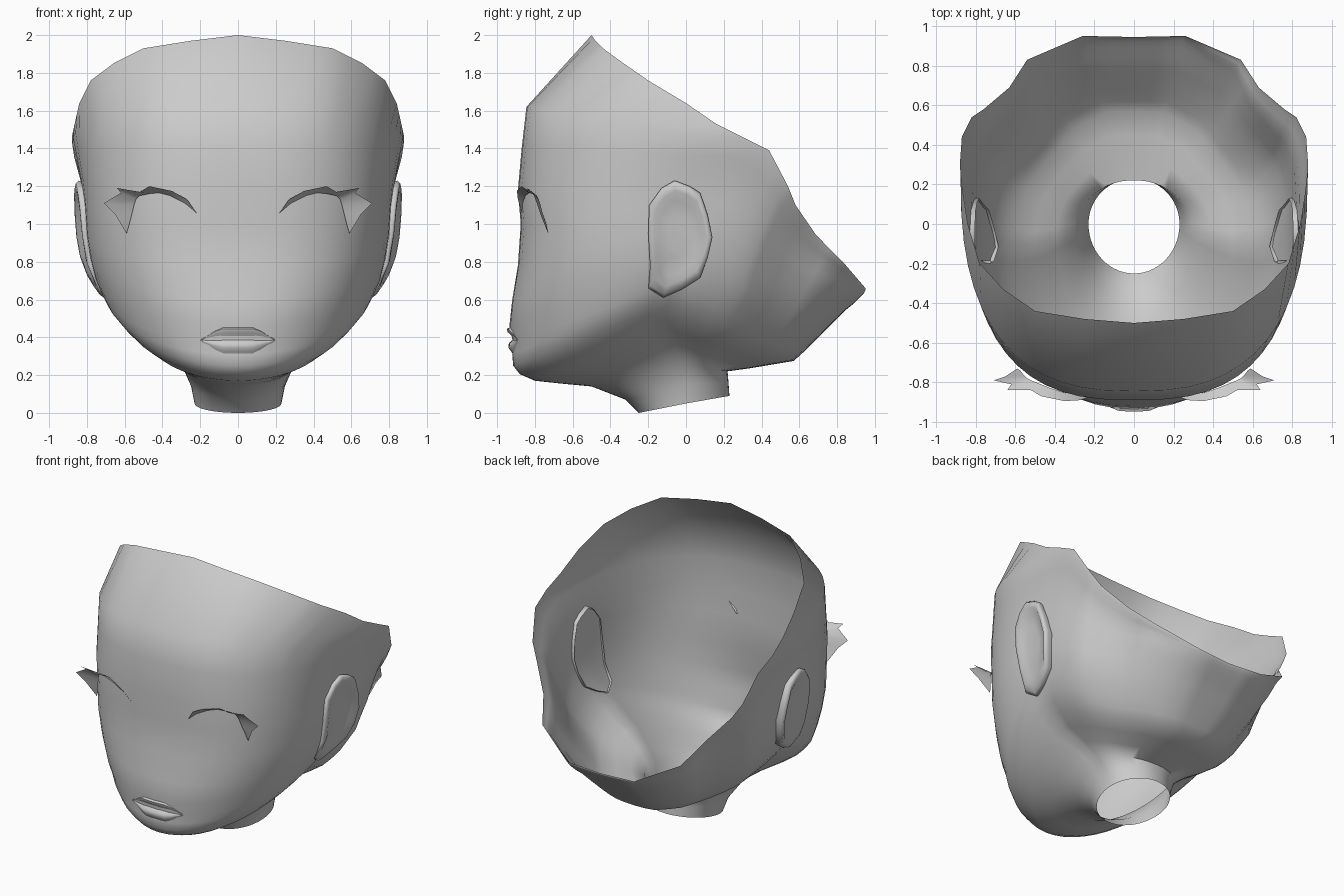
import bpy, math

if "Cube" in bpy.data.objects:
    bpy.data.objects.remove(bpy.data.objects["Cube"])

skin = bpy.data.materials.new("neutral grey")
skin.diffuse_color = (0.6, 0.6, 0.6, 1)
skin.use_nodes = True
skin.node_tree.nodes["Principled BSDF"].inputs["Base Color"].default_value = skin.diffuse_color


def build(name, verts, faces, angle=60):
    me = bpy.data.meshes.new(name)
    me.from_pydata(verts, [], faces)
    me.materials.append(skin)
    ob = bpy.data.objects.new(name, me)
    bpy.context.collection.objects.link(ob)
    bpy.ops.object.select_all(action='DESELECT')
    ob.select_set(True)
    bpy.context.view_layer.objects.active = ob
    bpy.ops.object.shade_smooth_by_angle(angle=math.radians(angle))
    return ob


def grid_faces(rows, cols, closed=False):
    """Quads between consecutive rows of equal length."""
    last = cols if closed else cols - 1
    return [(r * cols + c, r * cols + (c + 1) % cols,
             (r + 1) * cols + (c + 1) % cols, (r + 1) * cols + c)
            for r in range(rows - 1) for c in range(last)]


def lerp(a, b, f):
    return tuple(p + (q - p) * f for p, q in zip(a, b))


# Head shell sections, neck to brow:
# front y, front z, half width, widest y, widest z, back y, back z, squareness
SECTIONS = [
    (-.25, .00, .23, .00, .05, .23, .09, 2.0),
    (-.32, .07, .25, .00, .15, .225, .16, 2.0),
    (-.50, .14, .30, -.03, .27, .22, .22, 2.0),
    (-.66, .155, .39, -.06, .36, .33, .235, 2.0),
    (-.80, .17, .50, -.10, .44, .45, .255, 2.0),
    (-.88, .205, .59, -.10, .51, .57, .275, 2.0),
    (-.915, .25, .65, -.10, .57, .62, .32, 2.0),
    (-.92, .31, .70, -.08, .63, .67, .37, 2.05),
    (-.915, .37, .73, -.05, .69, .72, .42, 2.1),
    (-.935, .46, .765, .00, .77, .78, .48, 2.15),
    (-.92, .60, .79, .00, .87, .84, .54, 2.3),
    (-.89, .78, .81, .05, 1.0, .89, .58, 2.6),
    (-.875, 1.0, .82, .10, 1.13, .92, .61, 2.75),
    (-.89, 1.18, .835, .15, 1.25, .94, .63, 2.7),
    (-.87, 1.4, .86, .20, 1.36, .944, .637, 2.6),
    (-.845, 1.62, .877, .26, 1.42, .945, .641, 2.6),
]
# Open upper edge, front to back on the +x side
RIM = [(0, -.50, 2.0), (.25, -.48, 1.97), (.50, -.44, 1.93), (.66, -.33, 1.85),
       (.78, -.20, 1.76), (.84, 0, 1.64), (.865, .16, 1.53), (.88, .30, 1.46),
       (.87, .44, 1.39), (.82, .54, 1.2), (.76, .58, 1.1), (.63, .69, .94),
       (.54, .83, .80), (.26, .95, .66), (0, .945, .645)]
HALF = 28
rim = [lerp(RIM[min(j // 2, 13)], RIM[min(j // 2, 13) + 1], j / 2 - min(j // 2, 13))
       for j in range(HALF + 1)]


def section_half(s, rim_share):
    """Front half is a superellipse; back half drifts towards the rim's shape."""
    yf, zf, w, ys, zs, yb, zb, n = s
    pts = []
    for j in range(HALF + 1):
        t = math.pi * j / HALF
        front = j <= HALF // 2
        ye, ze, e = (yf, zf, 2 / n) if front else (yb, zb, 1)
        k = abs(math.cos(t)) ** e
        shape = (max(0, math.sin(t)) ** e, k, k)
        if not front:
            x, y, z = rim[j]
            shape = lerp(shape, (x / .88, (y - .3) / .645, (1.46 - z) / .815), rim_share)
        pts.append((w * shape[0], ys + (ye - ys) * shape[1], zs + (ze - zs) * shape[2]))
    return pts


verts = []
for half in [section_half(s, min(1, i / 12)) for i, s in enumerate(SECTIONS)] + [rim]:
    verts += half + [(-x, y, z) for x, y, z in half[-2:0:-1]]
build("head_shell", verts, grid_faces(len(SECTIONS) + 1, 2 * HALF, True), 70)

# Lips: a strip of sections across the mouth, tapering to the corners
LIP = [(-.915, .46), (-.948, .445), (-.945, .428), (-.915, .40), (-.912, .39),
       (-.938, .37), (-.94, .345), (-.925, .325), (-.905, .29)]
verts, stations = [], 10
for i in range(stations + 1):
    u = 2 * i / stations - 1
    f = min(1, 1.9 * (1 - abs(u)))
    for y, z in LIP:
        verts.append((.2 * u, (y + .03 * u * u) * f - .893 * (1 - f),
                      .385 + (z - .385) * f))
build("lips", verts, grid_faces(stations + 1, len(LIP)), 50)

# Lashes (outer edge with spikes, and lid line) and ears, both mirrored
LASH_TIP = [(.20, -.86, 1.03), (.27, -.89, 1.13), (.35, -.895, 1.175),
            (.47, -.87, 1.20), (.52, -.84, 1.17), (.64, -.84, 1.19),
            (.62, -.81, 1.165), (.71, -.79, 1.11), (.65, -.77, 1.05),
            (.59, -.73, .95)]
LASH_LID = [(.205, -.855, 1.03), (.28, -.865, 1.11), (.36, -.85, 1.15),
            (.42, -.83, 1.165), (.47, -.81, 1.16), (.52, -.79, 1.15),
            (.54, -.78, 1.13), (.55, -.77, 1.10), (.56, -.76, 1.06),
            (.575, -.74, 1.0)]
EAR = [(-.06, 1.23), (.02, 1.20), (.075, 1.165), (.115, 1.05), (.14, .93),
       (.115, .82), (.075, .715), (-.02, .655), (-.12, .61), (-.20, .66),
       (-.19, .78), (-.20, .95), (-.195, 1.1), (-.13, 1.19)]


def head_x(z):
    pts = [(.6, .685), (.7, .735), (.8, .775), (.9, .793), (1.0, .805), (1.3, .825)]
    for (z0, x0), (z1, x1) in zip(pts, pts[1:]):
        if z <= z1:
            return x0 + (x1 - x0) * (z - z0) / (z1 - z0)
    return pts[-1][1]


def ear_ring(scale, out):
    ring = []
    for y, z in EAR:
        y, z = -.03 + (y + .03) * scale, .93 + (z - .93) * scale
        lift = out * (.45 + 1.7 * (y + .2)) if out > 0 else out
        ring.append((head_x(z) + lift, y, z))
    return ring


ear = (ear_ring(.94, -.015) + ear_ring(1, .035) + ear_ring(.95, .058)
       + ear_ring(.82, .055) + ear_ring(.65, .03) + ear_ring(.35, .022))
n = len(EAR)
ear_faces = grid_faces(6, n, True) + [tuple(range(5 * n, 6 * n))]
lash_faces = grid_faces(2, len(LASH_TIP))
for side, s in (("right", 1), ("left", -1)):
    def place(pts):
        return [(s * x, y, z) for x, y, z in pts]

    def wind(faces, flip):
        return [f[::-1] for f in faces] if flip else faces
    build(side + "_lashes", place(LASH_TIP + LASH_LID), wind(lash_faces, s < 0), 30)
    build(side + "_ear", place(ear), wind(ear_faces, s < 0), 120)
